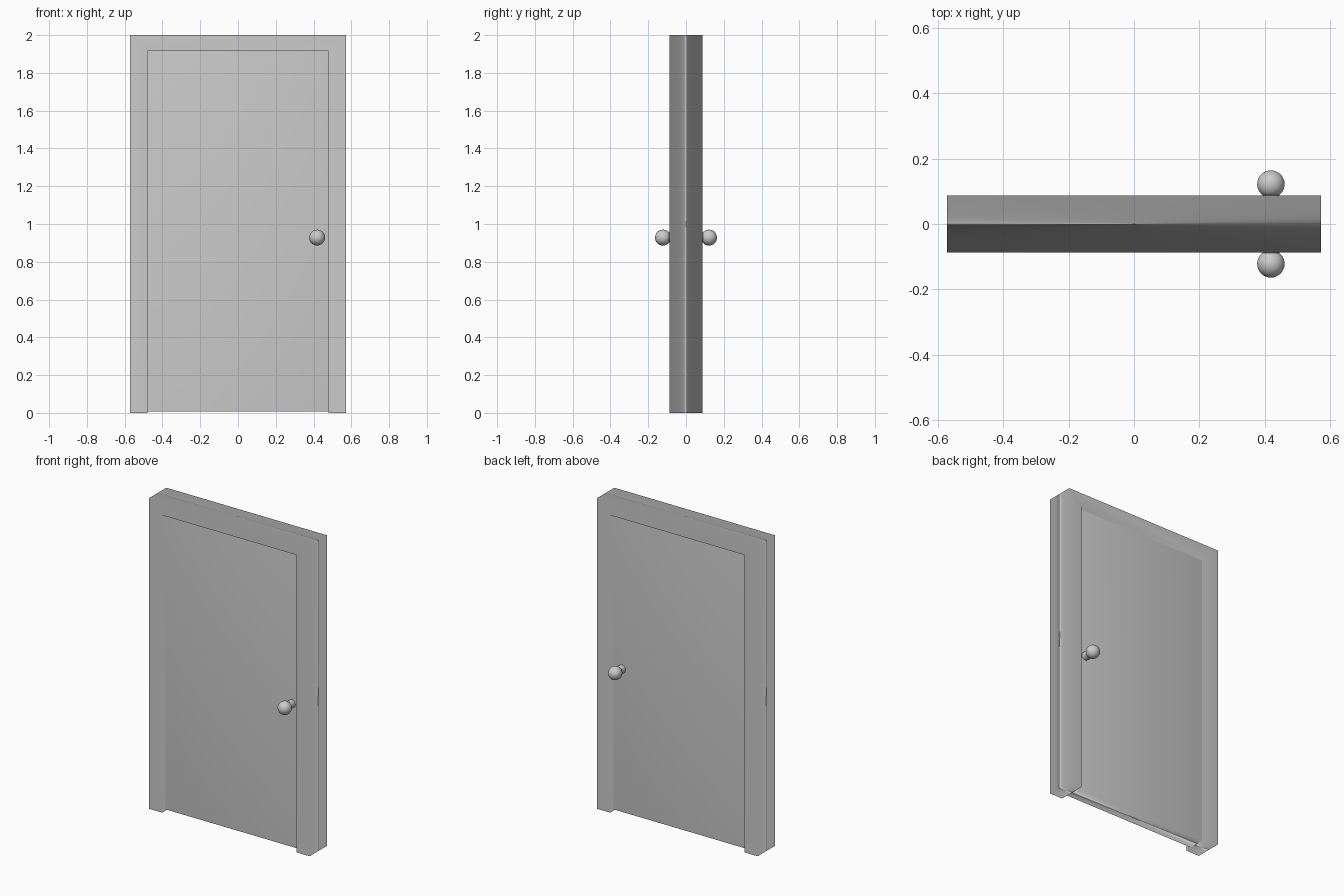
import bpy, bmesh
from math import pi
from mathutils import Matrix, Vector

if "Cube" in bpy.data.objects:
    bpy.data.objects.remove(bpy.data.objects["Cube"])

HALF_W, INNER_W = 0.572, 0.479     # frame outer / opening half widths
TOP, INNER_TOP = 2.0, 1.915
DEPTH, LEAF_Y = 0.088, 0.052       # half depths of frame and door leaf
KNOB_X, KNOB_Z = 0.419, 0.928
TURN = Matrix.Rotation(pi / 2, 4, 'X')


def finish(name, bm):
    """Turn a bmesh into a smooth-shaded object."""
    bmesh.ops.recalc_face_normals(bm, faces=bm.faces[:])
    for f in bm.faces:
        f.smooth = True
    mesh = bpy.data.meshes.new(name)
    bm.to_mesh(mesh)
    bm.free()
    ob = bpy.data.objects.new(name, mesh)
    bpy.context.collection.objects.link(ob)
    return ob


def slab(name, points, half_depth, weight):
    """Extrude an x-z outline about y = 0; big faces dominate the shading."""
    bm = bmesh.new()
    face = bm.faces.new([bm.verts.new((x, -half_depth, z)) for x, z in points])
    res = bmesh.ops.extrude_face_region(bm, geom=[face], use_keep_orig=True)
    verts = [g for g in res["geom"] if isinstance(g, bmesh.types.BMVert)]
    bmesh.ops.translate(bm, verts=verts, vec=(0, 2 * half_depth, 0))
    ob = finish(name, bm)
    mod = ob.modifiers.new("soft_shading", 'WEIGHTED_NORMAL')
    mod.mode = 'FACE_AREA'
    mod.weight = weight
    return ob


def mirrored(ob):
    """Repeat a front part on the back of the door."""
    mod = ob.modifiers.new("front_to_back", 'MIRROR')
    mod.use_axis = (False, True, False)


# Door frame: two jambs and a header in one outline
slab("door_frame", [(-HALF_W, 0), (-INNER_W, 0), (-INNER_W, INNER_TOP),
                    (INNER_W, INNER_TOP), (INNER_W, 0), (HALF_W, 0),
                    (HALF_W, TOP), (-HALF_W, TOP)], DEPTH, 95)

# Door leaf: recessed in the frame, just clear of the floor
slab("door_leaf", [(-INNER_W, 0.007), (INNER_W, 0.007),
                   (INNER_W, INNER_TOP), (-INNER_W, INNER_TOP)], LEAF_Y, 50)

# Knobs: ball on a neck, on both sides
bm = bmesh.new()
at = Vector((KNOB_X, -0.122, KNOB_Z))
bmesh.ops.create_uvsphere(bm, u_segments=32, v_segments=16, radius=0.042,
                          matrix=Matrix.Translation(at) @ TURN)
mirrored(finish("door_knob", bm))

bm = bmesh.new()
at = Vector((KNOB_X, -0.075, KNOB_Z))
bmesh.ops.create_cone(bm, cap_ends=False, segments=32, radius1=0.026,
                      radius2=0.026, depth=0.056,
                      matrix=Matrix.Translation(at) @ TURN)
mirrored(finish("knob_neck", bm))
